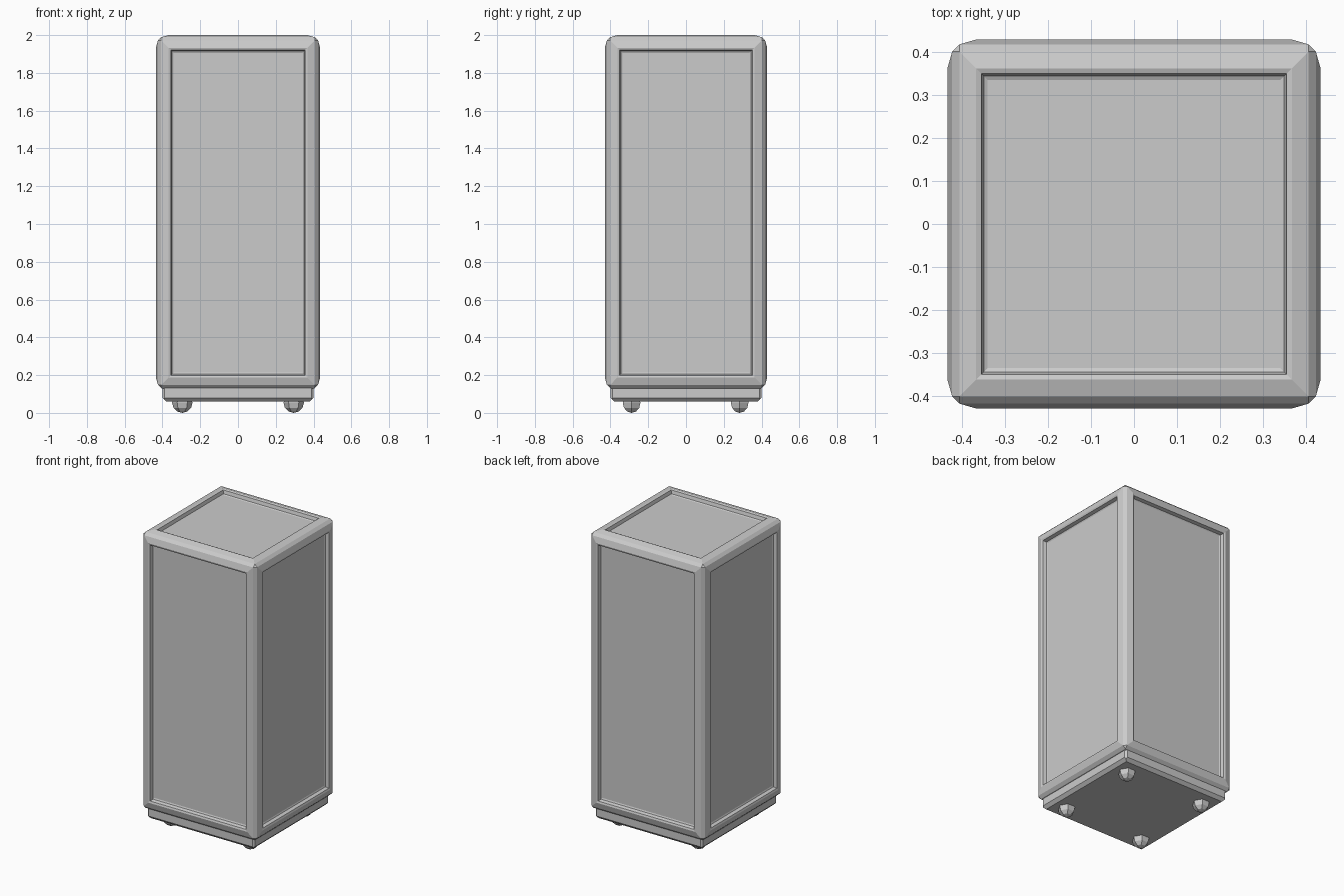
import bpy
import bmesh
from math import pi
from mathutils import Matrix, Vector

default = bpy.data.objects.get("Cube")
if default:
    bpy.data.objects.remove(default)


def finish(bm, name):
    bmesh.ops.recalc_face_normals(bm, faces=bm.faces[:])
    mesh = bpy.data.meshes.new(name)
    bm.to_mesh(mesh)
    bm.free()
    obj = bpy.data.objects.new(name, mesh)
    bpy.context.collection.objects.link(obj)
    return obj


def box(half_x, half_y, bottom, top):
    bm = bmesh.new()
    bmesh.ops.create_cube(bm, size=1)
    for v in bm.verts:
        v.co = Vector((v.co.x * 2 * half_x, v.co.y * 2 * half_y,
                       bottom + (v.co.z + 0.5) * (top - bottom)))
    return bm


# Cabinet: raised frame around a recessed panel on every face
bm = box(0.42, 0.415, 0.135, 1.985)
panels = bm.faces[:]
outer_edges = bm.edges[:]
for thickness, depth in ((0.052, 0.015), (0.012, -0.004), (0.006, -0.022), (0.009, -0.004)):
    bmesh.ops.inset_individual(bm, faces=panels, thickness=thickness,
                               depth=depth, use_even_offset=True)
bmesh.ops.bevel(bm, geom=outer_edges, offset=0.014, segments=1,
                affect='EDGES', clamp_overlap=True)
finish(bm, "cabinet")

# Plinth with a chamfered lower rim
bm = box(0.40, 0.40, 0.06, 0.15)
low = [e for e in bm.edges if all(v.co.z < 0.1 for v in e.verts)]
bmesh.ops.bevel(bm, geom=low, offset=0.02, segments=1, affect='EDGES')
upright = [e for e in bm.edges if abs(e.verts[0].co.z - e.verts[1].co.z) > 0.03]
bmesh.ops.bevel(bm, geom=upright, offset=0.012, segments=1, affect='EDGES')
finish(bm, "plinth")

# Four six-sided ball feet
for side, x in (("right", -0.295), ("left", 0.295)):
    for end, y in (("front", -0.288), ("back", 0.284)):
        bm = bmesh.new()
        bmesh.ops.create_uvsphere(bm, u_segments=6, v_segments=6, radius=0.054,
                                  matrix=Matrix.Rotation(pi / 6, 4, 'Z'))
        bm.verts.ensure_lookup_table()
        lowest = min(v.co.z for v in bm.verts)
        bmesh.ops.translate(bm, verts=bm.verts[:], vec=(x, y, -lowest))
        finish(bm, f"{end}_{side}_foot")
